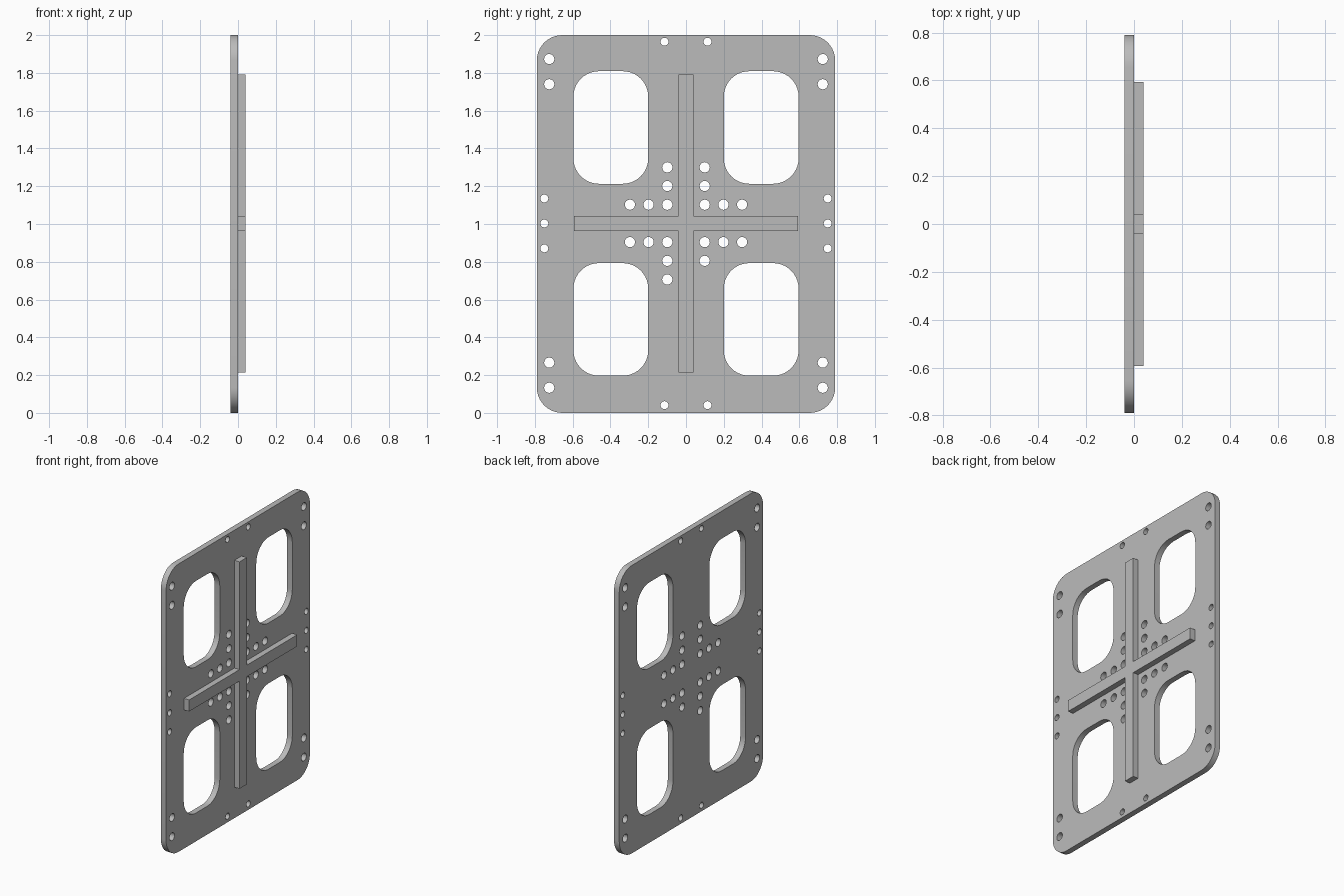
import bpy, bmesh
from math import sin, cos, pi

cube = bpy.data.objects.get("Cube")
if cube:
    bpy.data.objects.remove(cube, do_unlink=True)

grey = bpy.data.materials.new("plain grey")
grey.use_nodes = True
colour = (0.5, 0.5, 0.5, 1)
grey.diffuse_color = colour
grey.node_tree.nodes["Principled BSDF"].inputs["Base Color"].default_value = colour

MID = 1.003      # height of the hole pattern's centre
THICK = 0.04


def circle(y, z, r, n=24):
    return [(y + r * cos(2 * pi * i / n), z + r * sin(2 * pi * i / n)) for i in range(n)]


def rounded_rect(y, z, half_w, half_h, r, n=10):
    pts = []
    for k, (sy, sz) in enumerate([(1, 1), (-1, 1), (-1, -1), (1, -1)]):
        for i in range(n + 1):
            a = (k + i / n) * pi / 2
            pts.append((y + sy * (half_w - r) + r * cos(a),
                        z + sz * (half_h - r) + r * sin(a)))
    return pts


def slab(name, outlines, x0):
    """Fill outlines in the YZ plane, inner ones as holes, and extrude along x."""
    curve = bpy.data.curves.new(name, "CURVE")
    curve.dimensions = "2D"
    curve.fill_mode = "BOTH"
    curve.extrude = THICK / 2
    for pts in outlines:
        s = curve.splines.new("POLY")
        s.points.add(len(pts) - 1)
        for p, (y, z) in zip(s.points, pts):
            p.co = (y, z, 0, 1)
        s.use_cyclic_u = True
    ob = bpy.data.objects.new(name, curve)
    bpy.context.collection.objects.link(ob)
    ob.rotation_euler = (pi / 2, 0, pi / 2)
    ob.location.x = x0 + THICK / 2
    bpy.ops.object.select_all(action="DESELECT")
    ob.select_set(True)
    bpy.context.view_layer.objects.active = ob
    bpy.ops.object.convert(target="MESH")
    ob = bpy.context.object
    bm = bmesh.new()
    bm.from_mesh(ob.data)
    bmesh.ops.remove_doubles(bm, verts=bm.verts, dist=0.0001)
    bmesh.ops.recalc_face_normals(bm, faces=bm.faces)
    bm.to_mesh(ob.data)
    bm.free()
    ob.data.materials.clear()
    ob.data.materials.append(grey)
    bpy.ops.object.shade_smooth_by_angle(angle=pi / 6)
    return ob


# Plate outline, windows and drilled holes
outlines = [rounded_rect(0, 1, 0.79, 1, 0.135)]
for sy in (-1, 1):
    for sz in (-1, 1):
        outlines.append(rounded_rect(sy * 0.398, MID + sz * 0.508, 0.198, 0.298, 0.135))
        # corner pairs
        for dz in (0.737, 0.87):
            outlines.append(circle(sy * 0.724, MID + sz * dz, 0.027))
        # edge holes
        outlines.append(circle(sy * 0.114, MID + sz * 0.962, 0.021))
        outlines.append(circle(sy * 0.75, MID + sz * 0.132, 0.021))
        # L-shaped groups round the centre; one group is a hole short
        for i, j in [(1, 1), (2, 1), (3, 1), (1, 2), (1, 3)]:
            if (sy, sz, j) != (1, -1, 3):
                outlines.append(circle(sy * i * 0.099, MID + sz * j * 0.099, 0.027))
    outlines.append(circle(sy * 0.75, MID, 0.021))
slab("plate", outlines, -THICK)

# Raised cross rib on the +x face
w, arm, tall = 0.04, 0.593, 0.788
quarter = [(arm, w), (w, w), (w, tall)]
cross = quarter + [(-y, z) for y, z in reversed(quarter)]
cross += [(-y, -z) for y, z in cross]
slab("cross_rib", [[(y, MID + z) for y, z in cross]], 0)
